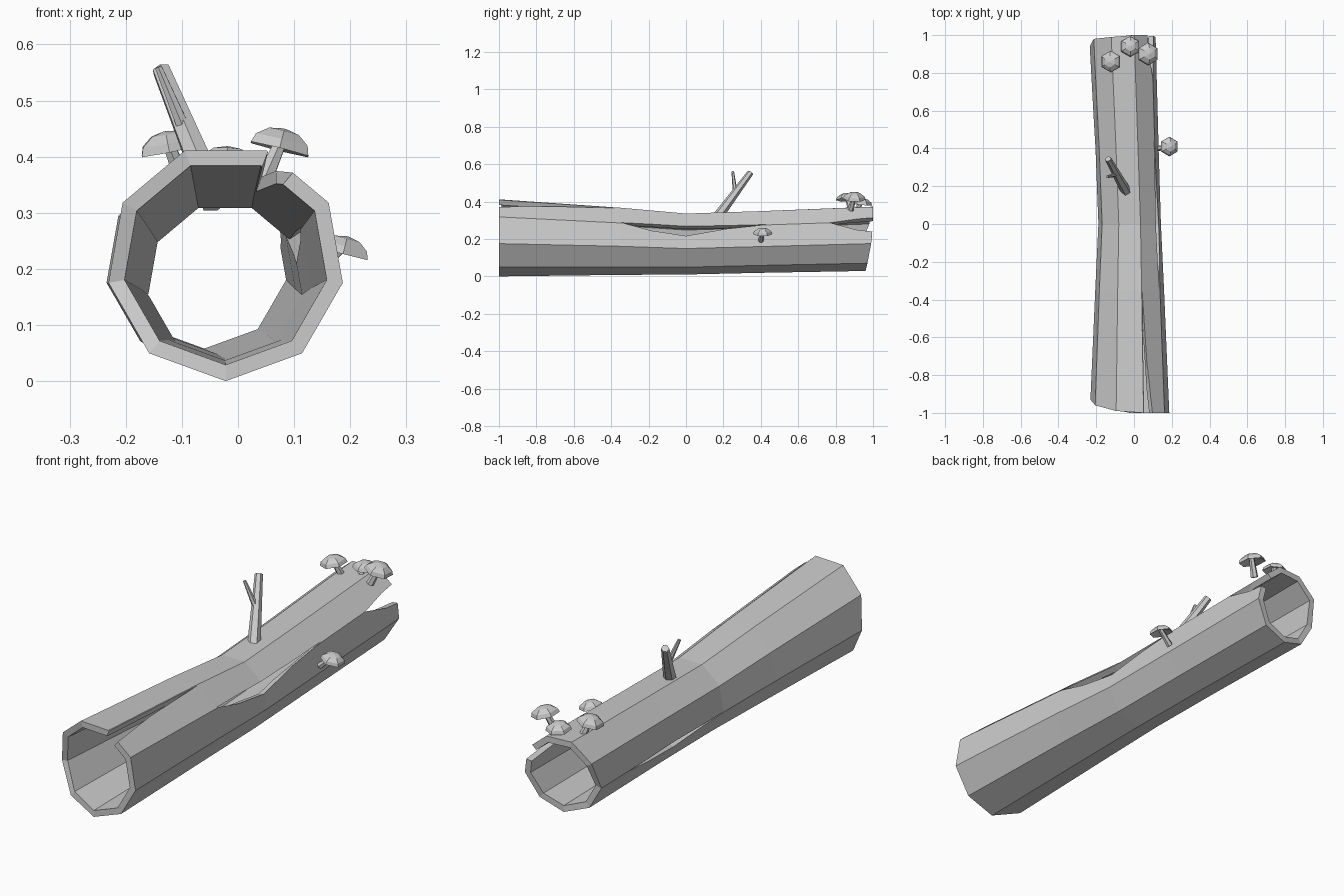
import bpy, bmesh
from math import cos, sin, radians, pi
from mathutils import Vector

if "Cube" in bpy.data.objects:
    bpy.data.objects.remove(bpy.data.objects["Cube"])

# log axis stations: y, centre x, centre z, radius
STATIONS = [(-1, -0.022, 0.212, 0.212), (-0.35, -0.023, 0.193, 0.185),
            (0, -0.023, 0.178, 0.168), (0.4, -0.037, 0.189, 0.17),
            (1, -0.06, 0.206, 0.177)]
SIDES = 9
# how far each end corner is worn back, starting at the bottom corner
FRONT_WEAR = [0, 0, 0, 0, 0, 0.01, 0.04, 0.07, 0.03]
BACK_WEAR = [0.04, 0.03, 0.01, 0, 0, 0.01, 0.02, 0.06, 0.06]


def axis(y):
    for a, b in zip(STATIONS, STATIONS[1:]):
        if y <= b[0] or b is STATIONS[-1]:
            t = (y - a[0]) / (b[0] - a[0])
            return [a[k] + (b[k] - a[k]) * t for k in (1, 2, 3)]


def on_log(y, deg, scale=1.0, inset=0.0):
    cx, cz, r = axis(y)
    r = r * scale - inset
    return Vector((cx + r * cos(radians(deg)), y, cz + r * sin(radians(deg))))


def make(name, bm):
    bmesh.ops.recalc_face_normals(bm, faces=bm.faces)
    me = bpy.data.meshes.new(name)
    bm.to_mesh(me)
    bm.free()
    ob = bpy.data.objects.new(name, me)
    bpy.context.collection.objects.link(ob)
    return ob


def bridge(bm, a, b):
    n = len(a)
    for i in range(n):
        j = (i + 1) % n
        bm.faces.new((a[i], a[j], b[j], b[i]))


# hollow trunk
bm = bmesh.new()
shells = []
for inset in (0, 0.029):
    rings = []
    for s, st in enumerate(STATIONS):
        ring = []
        for i in range(SIDES):
            p = on_log(st[0], -90 + 40 * i, 1, inset)
            if s == 0:
                p.y += FRONT_WEAR[i]
            if s == len(STATIONS) - 1:
                p.y -= BACK_WEAR[i]
            ring.append(bm.verts.new(p))
        rings.append(ring)
    for a, b in zip(rings, rings[1:]):
        bridge(bm, a, b)
    shells.append(rings)
for e in (0, -1):
    bridge(bm, shells[0][e], shells[1][e])
trunk = make("hollow_trunk", bm)

# cracks in the wall: outlines in (y, angle)
CRACKS = {
    "front_crack": [(-1.1, 50), (-1.1, 69), (-0.35, 69)],
    "side_crack": [(-0.35, 31), (0, 14), (0.45, 31), (0, 33)],
    "back_crack": [(0.77, 30), (1.1, 7), (1.1, 42)],
    "left_crack": [(-0.05, 191), (0.35, 203), (0.72, 191), (0.35, 189)],
}
for name, outline in CRACKS.items():
    bm = bmesh.new()
    low = [bm.verts.new(on_log(y, d, 0.65)) for y, d in outline]
    high = [bm.verts.new(on_log(y, d, 1.35)) for y, d in outline]
    bridge(bm, low, high)
    bm.faces.new(low)
    bm.faces.new(high)
    bmesh.ops.triangulate(bm, faces=bm.faces)
    cutter = make(name + "_cutter", bm)
    cutter.hide_render = True
    cutter.hide_viewport = True
    cutter.display_type = 'WIRE'
    mod = trunk.modifiers.new(name, 'BOOLEAN')
    mod.operation = 'DIFFERENCE'
    mod.solver = 'EXACT'
    mod.object = cutter

# apply the cuts and drop the cutters
deps = bpy.context.evaluated_depsgraph_get()
cut = bpy.data.meshes.new_from_object(trunk.evaluated_get(deps))
trunk.modifiers.clear()
trunk.data = cut
for name in CRACKS:
    bpy.data.objects.remove(bpy.data.objects[name + "_cutter"])


def lathe(name, base, direction, profile, sides=6):
    """Rings of (radius, height) stacked along a direction, closed at both ends."""
    rot = Vector((0, 0, 1)).rotation_difference(Vector(direction).normalized())
    bm = bmesh.new()
    rings = [[bm.verts.new(Vector(base) + rot @ Vector(
        (r * cos(2 * pi * (i + 0.5) / sides), r * sin(2 * pi * (i + 0.5) / sides), h)))
        for i in range(sides)] for r, h in profile]
    for a, b in zip(rings, rings[1:]):
        bridge(bm, a, b)
    bm.faces.new(rings[0])
    bm.faces.new(rings[-1])
    return make(name, bm)


def stick(name, a, b, r0, r1):
    d = Vector(b) - Vector(a)
    return lathe(name, a, d, [(r0, 0), (r1, d.length)])


# broken branch and its twig
stick("branch", (-0.04, 0.17, 0.32), (-0.137, 0.345, 0.555), 0.028, 0.017)
stick("twig", (-0.088, 0.265, 0.43), (-0.142, 0.25, 0.56), 0.014, 0.007)

# mushrooms: stem foot, cap rim centre, cap tilt, size
MUSHROOMS = [
    ((-0.10, 0.88, 0.36), (-0.123, 0.86, 0.414), (-0.2, -0.05, 1), 1.0),
    ((-0.03, 0.91, 0.35), (-0.02, 0.94, 0.388), (0.05, 0.1, 1), 0.95),
    ((0.045, 0.88, 0.355), (0.075, 0.90, 0.417), (0.25, 0.05, 1), 1.05),
    ((0.13, 0.40, 0.19), (0.188, 0.41, 0.23), (0.25, 0, 1), 0.9),
]
for n, (foot, rim, tilt, s) in enumerate(MUSHROOMS, 1):
    top = Vector(rim) + Vector(tilt).normalized() * 0.015
    stick(f"mushroom_stem_{n}", foot, top, 0.016 * s, 0.011 * s)
    lathe(f"mushroom_cap_{n}", rim, tilt,
          [(0.008 * s, 0.014 * s), (0.058 * s, -0.004 * s), (0.052 * s, 0.012 * s),
           (0.030 * s, 0.027 * s), (0.004 * s, 0.032 * s)])
